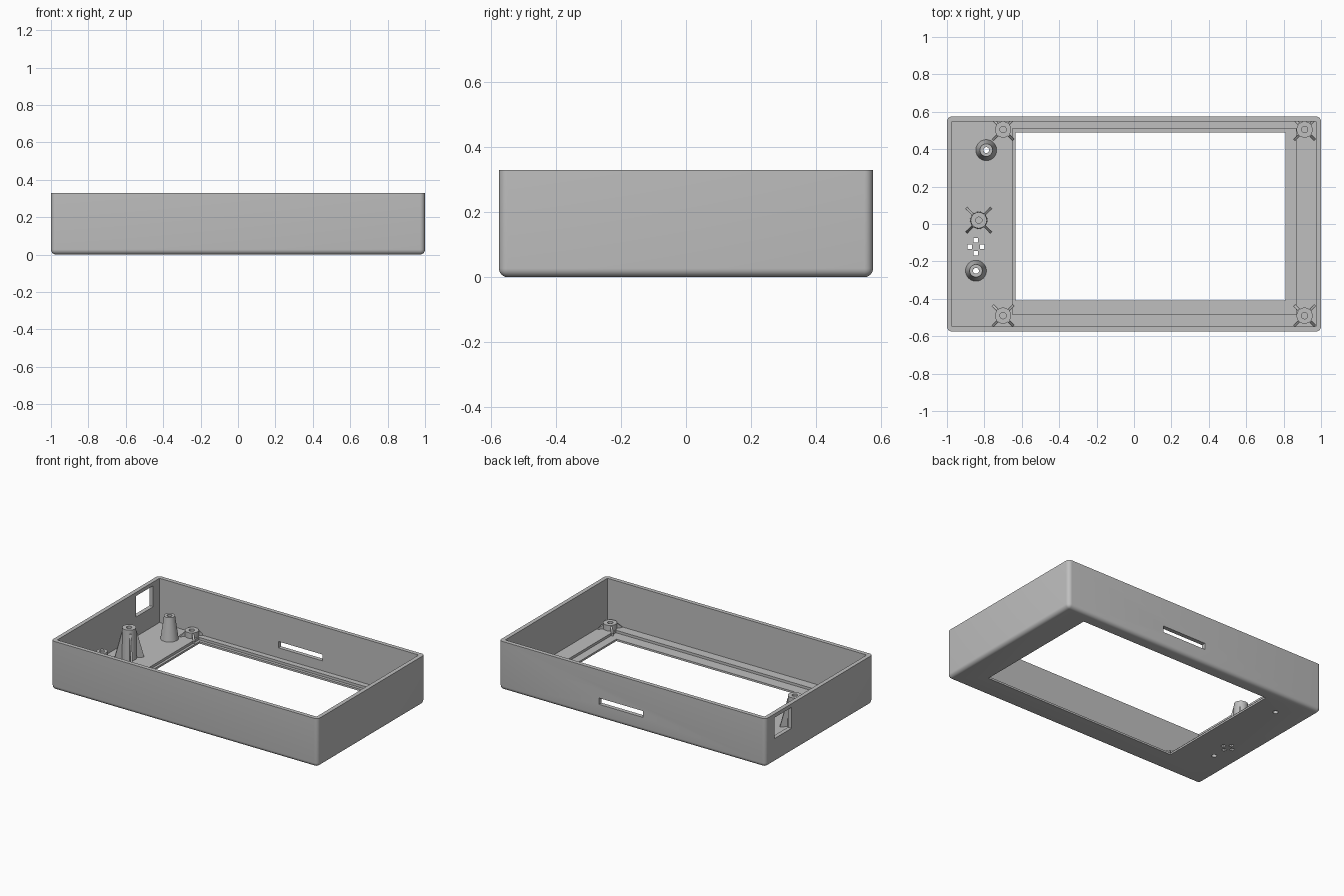
import bpy, bmesh, math
from mathutils import Matrix, Vector

cube = bpy.data.objects.get("Cube")
if cube:
    bpy.data.objects.remove(cube, do_unlink=True)

W, D, H = 1.0, 0.575, 0.33       # half width, half depth, height
WALL, FLOOR, LEDGE = 0.028, 0.03, 0.013

grey = bpy.data.materials.new("grey plastic")
grey.use_nodes = True
colour = (0.52, 0.52, 0.52, 1)
grey.diffuse_color = colour
grey.node_tree.nodes["Principled BSDF"].inputs["Base Color"].default_value = colour


def make_object(name, bm):
    bmesh.ops.recalc_face_normals(bm, faces=bm.faces)
    mesh = bpy.data.meshes.new(name)
    bm.to_mesh(mesh)
    bm.free()
    mesh.materials.append(grey)
    obj = bpy.data.objects.new(name, mesh)
    bpy.context.collection.objects.link(obj)
    return obj


def box(name, x0, x1, y0, y1, z0, z1):
    bm = bmesh.new()
    bmesh.ops.create_cube(bm, size=1)
    for v in bm.verts:
        v.co = Vector(((x0, x1)[v.co.x > 0], (y0, y1)[v.co.y > 0], (z0, z1)[v.co.z > 0]))
    return make_object(name, bm)


def cylinder(name, x, y, r, z0, z1):
    bm = bmesh.new()
    bmesh.ops.create_cone(bm, cap_ends=True, segments=24, radius1=r, radius2=r, depth=z1 - z0,
                          matrix=Matrix.Translation((x, y, (z0 + z1) / 2)))
    return make_object(name, bm)


def cut(target, cutter):
    """Subtract the cutter from the target and discard it."""
    mod = target.modifiers.new("cut", 'BOOLEAN')
    mod.operation, mod.solver, mod.object = 'DIFFERENCE', 'EXACT', cutter
    graph = bpy.context.evaluated_depsgraph_get()
    mesh = bpy.data.meshes.new_from_object(target.evaluated_get(graph))
    target.modifiers.clear()
    target.data = mesh
    bpy.data.objects.remove(cutter, do_unlink=True)


def smooth(obj):
    bpy.ops.object.select_all(action='DESELECT')
    obj.select_set(True)
    bpy.context.view_layer.objects.active = obj
    bpy.ops.object.shade_smooth_by_angle(angle=math.radians(30))


def post(name, x, y, r_base, r_top, r_hole, top, through):
    """Turned screw post with a hole down its axis."""
    base = FLOOR if through else LEDGE
    profile = [(r_base, base), (r_top, top), (r_hole, top), (r_hole, FLOOR)]
    profile.append((r_base, base) if through else (0, FLOOR))
    bm = bmesh.new()
    verts = [bm.verts.new((r, 0, z)) for r, z in profile]
    edges = [bm.edges.new(pair) for pair in zip(verts, verts[1:])]
    bmesh.ops.spin(bm, geom=verts + edges, cent=(0, 0, 0), axis=(0, 0, 1),
                   angle=math.tau, steps=32)
    bmesh.ops.remove_doubles(bm, verts=bm.verts, dist=1e-5)
    obj = make_object(name, bm)
    obj.location = (x, y, 0)
    smooth(obj)


def ribs(name, x, y, r_in, r_top, r_out, top, thick=0.012):
    """Four tapering gussets in a diagonal cross."""
    bm = bmesh.new()
    outline = [(r_in, LEDGE), (r_out, LEDGE), (r_out, FLOOR), (r_top, top), (r_in, top)]
    for i in range(4):
        turn = Matrix.Rotation(math.radians(45 + 90 * i), 3, 'Z')
        face = bm.faces.new([bm.verts.new(turn @ Vector((r, -thick / 2, z))) for r, z in outline])
        side = bmesh.ops.extrude_face_region(bm, geom=[face])["geom"]
        bmesh.ops.translate(bm, vec=turn @ Vector((0, thick, 0)),
                            verts=[v for v in side if isinstance(v, bmesh.types.BMVert)])
    make_object(name, bm).location = (x, y, 0)


# Shell: rounded everywhere except the open rim
shell = box("case_shell", -W, W, -D, D, 0, H)
bm = bmesh.new()
bm.from_mesh(shell.data)
soft = [e for e in bm.edges if min(v.co.z for v in e.verts) < 0.01]
bmesh.ops.bevel(bm, geom=soft, offset=0.027, segments=6, profile=0.5, affect='EDGES')
bm.to_mesh(shell.data)
bm.free()
cut(shell, box("cavity", WALL - W, W - WALL, WALL - D, D - WALL, FLOOR, H + 0.1))

# Screen opening with a stepped ledge around it
cut(shell, box("screen_ledge", -0.65, 0.865, -0.485, 0.51, LEDGE, 0.1))
cut(shell, box("screen_opening", -0.633, 0.81, -0.41, 0.49, -0.1, 0.1))

# Card slot in the back wall, socket window in the side wall
cut(shell, box("card_slot", -0.08, 0.25, 0.5, 0.7, 0.097, 0.14))
cut(shell, box("socket_window", -1.1, -0.9, 0.298, 0.48, 0.163, 0.305))

# Cross of four small vents
for dx, dy in ((1, 0), (-1, 0), (0, 1), (0, -1)):
    x, y, s = -0.845 + 0.034 * dx, -0.122 + 0.034 * dy, 0.012
    cut(shell, box("vent", x - s, x + s, y - s, y + s, -0.1, 0.1))

# Tapered button posts, open through the floor
for name, x, y, top in (("back", -0.79, 0.395, 0.185), ("front", -0.845, -0.25, 0.175)):
    cut(shell, cylinder("button_hole", x, y, 0.016, -0.1, 0.1))
    post(name + "_button_post", x, y, 0.056, 0.034, 0.016, top, True)
smooth(shell)

# Short corner posts
for x, side in ((-0.7, "right"), (0.912, "left")):
    for y, end in ((0.505, "back"), (-0.49, "front")):
        name = end + "_" + side + "_post"
        post(name, x, y, 0.043, 0.043, 0.017, 0.068, False)
        ribs(name + "_ribs", x, y, 0.03, 0.045, 0.078, 0.06)

# Tall ribbed post beside the screen
post("tall_post", -0.83, 0.02, 0.047, 0.043, 0.017, 0.237, False)
ribs("tall_post_ribs", -0.83, 0.02, 0.03, 0.046, 0.093, 0.21)
